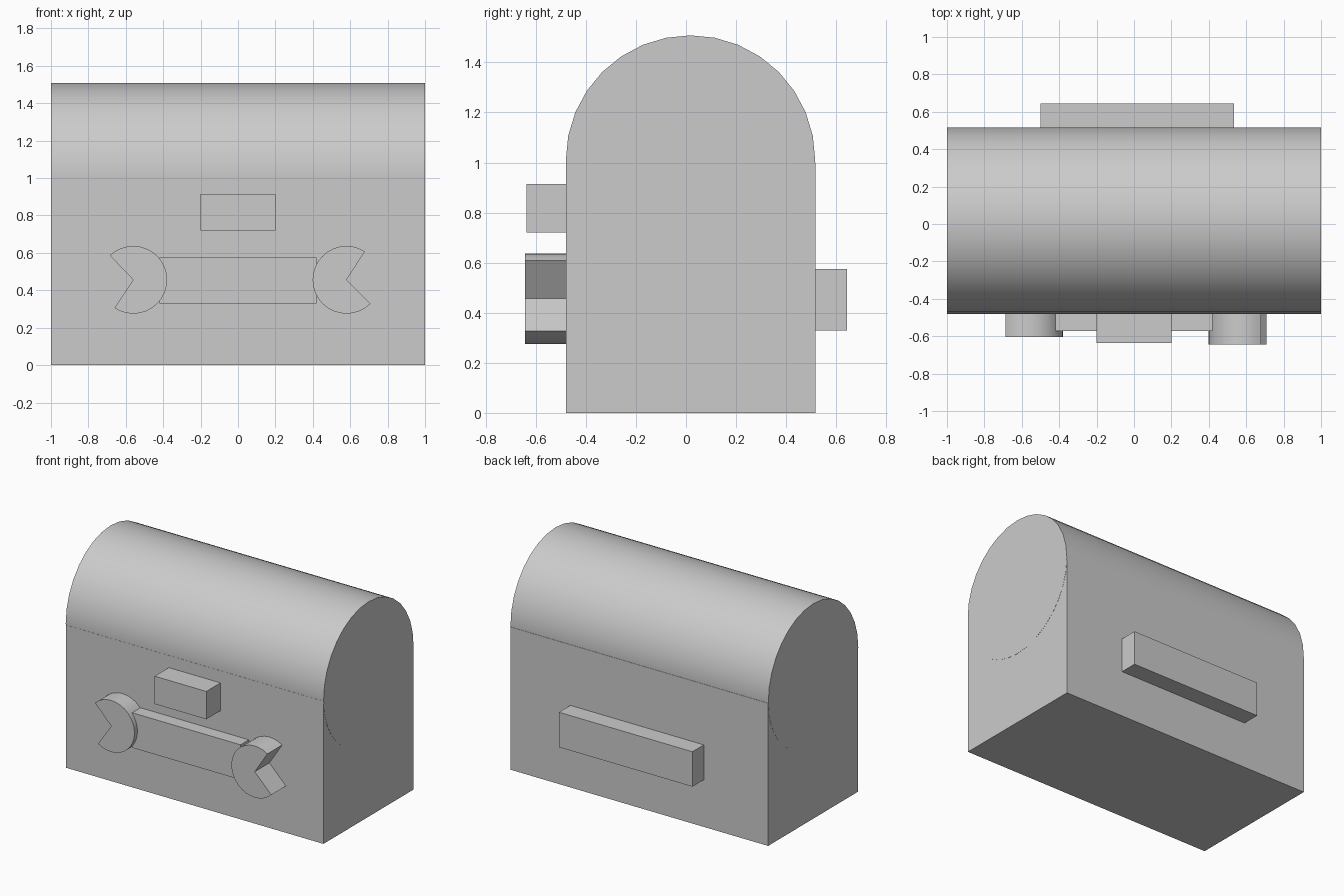
import bpy, bmesh
from math import sin, cos, radians

if "Cube" in bpy.data.objects:
    bpy.data.objects.remove(bpy.data.objects["Cube"])


def prism(name, profile, a, b, axis):
    """Extrude a 2D profile from a to b along x (profile is y,z) or y (profile is x,z)."""
    bm = bmesh.new()
    place = (lambda p, d: (d, p[0], p[1])) if axis == 'x' else (lambda p, d: (p[0], d, p[1]))
    face = bm.faces.new([bm.verts.new(place(p, a)) for p in profile])
    geom = bmesh.ops.extrude_face_region(bm, geom=[face])['geom']
    move = (b - a, 0, 0) if axis == 'x' else (0, b - a, 0)
    bmesh.ops.translate(bm, vec=move, verts=[v for v in geom if isinstance(v, bmesh.types.BMVert)])
    bmesh.ops.recalc_face_normals(bm, faces=bm.faces)
    mesh = bpy.data.meshes.new(name)
    bm.to_mesh(mesh)
    bm.free()
    obj = bpy.data.objects.new(name, mesh)
    bpy.context.collection.objects.link(obj)
    bpy.ops.object.select_all(action='DESELECT')
    bpy.context.view_layer.objects.active = obj
    obj.select_set(True)
    bpy.ops.object.shade_smooth_by_angle(angle=radians(30))
    return obj


def box(name, x, y, z):
    return prism(name, [(x[0], z[0]), (x[1], z[0]), (x[1], z[1]), (x[0], z[1])], y[0], y[1], 'y')


def arc(cx, cy, r, start, end, n):
    angles = [radians(start + (end - start) * i / n) for i in range(n + 1)]
    return [(cx + r * cos(t), cy + r * sin(t)) for t in angles]


# Chest body, with the round lid roll just proud of its ends
box("chest_body", (-0.999, 0.999), (-0.48, 0.517), (0, 1))
prism("rounded_lid", arc(0.018, 1.01, 0.498, 0, 360, 32)[:-1], -1, 1, 'x')

# Front latch block and rear bar
box("front_latch", (-0.2, 0.2), (-0.637, -0.44), (0.72, 0.915))
box("rear_bar", (-0.5, 0.535), (0.48, 0.643), (0.33, 0.575))

# Wrench emblem: shaft and two open jaws
box("wrench_shaft", (-0.42, 0.42), (-0.572, -0.44), (0.33, 0.575))
for name, cx, start, front in (("wrench_jaw_left", -0.56, -124, -0.605),
                               ("wrench_jaw_right", 0.58, 57, -0.643)):
    jaw = arc(cx, 0.456, 0.181, start, start + 258, 23) + [(cx, 0.456)]
    prism(name, jaw, front, -0.44, 'y')
